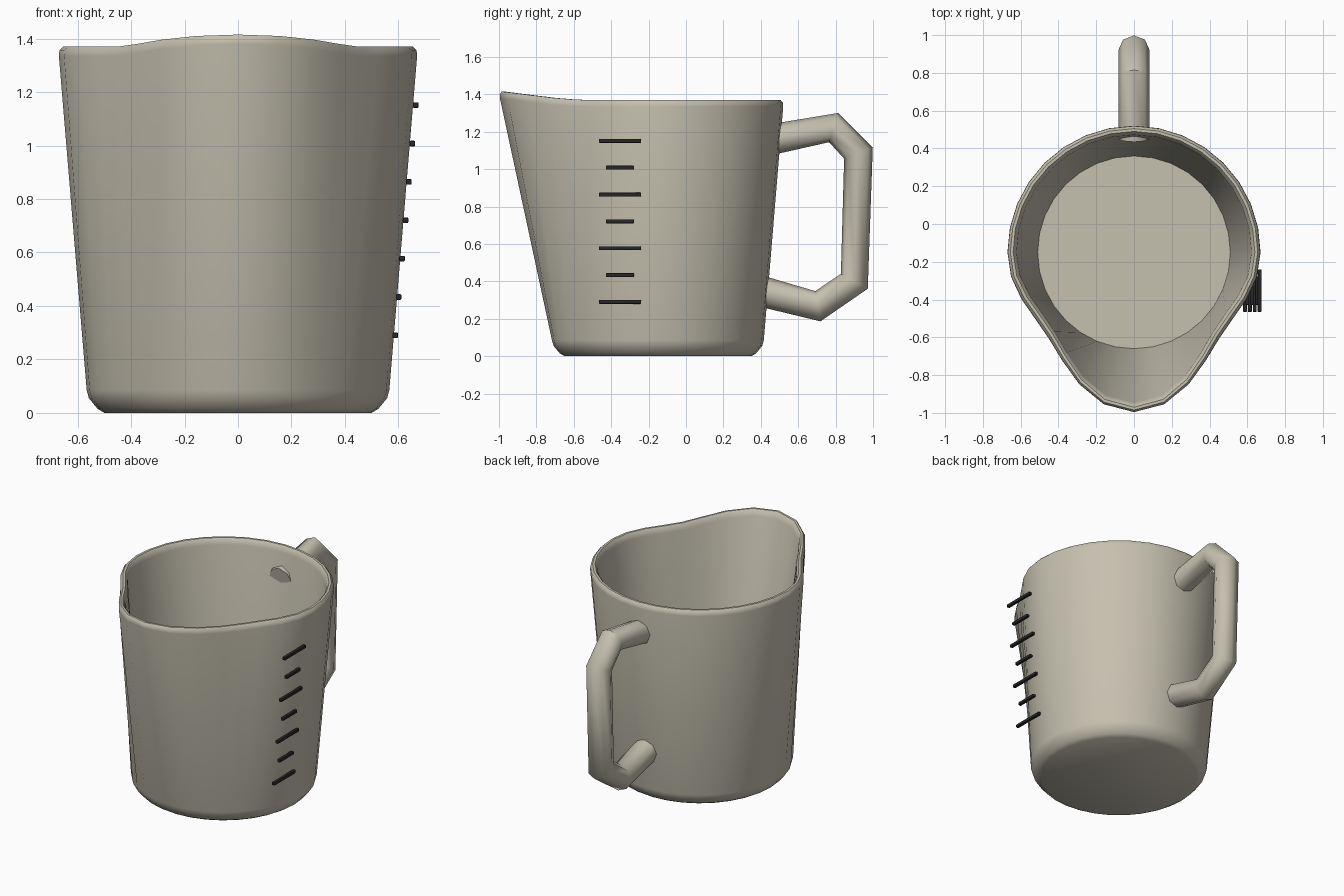
import bpy, bmesh
from math import sin, cos, pi, radians
from mathutils import Vector

cube = bpy.data.objects.get("Cube")
if cube:
    bpy.data.objects.remove(cube)


def material(name, rgb):
    m = bpy.data.materials.new(name)
    m.use_nodes = True
    m.diffuse_color = (*rgb, 1)
    m.node_tree.nodes["Principled BSDF"].inputs["Base Color"].default_value = (*rgb, 1)
    return m


CLAY = material("warm_beige", (0.56, 0.53, 0.43))
BLACK = material("mark_black", (0.02, 0.02, 0.02))


def finish(bm, name, mat, angle):
    bmesh.ops.recalc_face_normals(bm, faces=bm.faces)
    mesh = bpy.data.meshes.new(name)
    bm.to_mesh(mesh)
    bm.free()
    mesh.materials.append(mat)
    obj = bpy.data.objects.new(name, mesh)
    bpy.context.collection.objects.link(obj)
    bpy.ops.object.select_all(action='DESELECT')
    obj.select_set(True)
    bpy.context.view_layer.objects.active = obj
    bpy.ops.object.shade_smooth_by_angle(angle=radians(angle))
    return obj


def skin(rings):
    """Bridge a list of point rings into a closed capped surface."""
    bm = bmesh.new()
    loops = [[bm.verts.new(p) for p in ring] for ring in rings]
    for a, b in zip(loops, loops[1:]):
        for i in range(len(a)):
            j = (i + 1) % len(a)
            bm.faces.new((a[i], a[j], b[j], b[i]))
    bm.faces.new(loops[0])
    bm.faces.new(loops[-1])
    return bm


# Jug body: outer wall, rounded rim and inner wall, pulled out into a spout
CENTRE_Y, HEIGHT, SIDES = -0.15, 1.37, 32
profile = [(0.50, 0), (0.525, 0.015), (0.558, 0.055), (0.566, 0.085),
           (0.67, 1.335), (0.668, 1.355), (0.655, HEIGHT), (0.64, HEIGHT),
           (0.628, 1.355), (0.622, 1.33), (0.51, 0.05)]


def body_ring(radius, z):
    grow = max(0, (z - 0.08) / (HEIGHT - 0.08))
    ring = []
    for i in range(SIDES):
        a = -pi + 2 * pi * i / SIDES      # zero faces the front
        spout = lift = 0
        if abs(a) < pi / 2:
            spout = 0.18 * cos(a * 90 / 37) * cos(a) ** 2
        if abs(a) < radians(50) and z > 1.3:
            lift = 0.045 * cos(a * 90 / 50) ** 2
        r = radius + spout * grow
        ring.append((r * sin(a), CENTRE_Y - r * cos(a), z + lift))
    return ring


finish(skin([body_ring(r, z) for r, z in profile]), "jug_body", CLAY, 40)

# Handle: eight-sided tube along an angular path in the side plane
path = [Vector((0, y, z)) for y, z in
        [(0.45, 1.157), (0.79, 1.222), (0.922, 1.085),
         (0.90, 0.40), (0.705, 0.267), (0.41, 0.345)]]
side = Vector((1, 0, 0))
rings = []
for i, p in enumerate(path):
    before = (p - path[i - 1]).normalized() if i else Vector()
    after = (path[i + 1] - p).normalized() if i + 1 < len(path) else Vector()
    out = side.cross((before + after).normalized())
    rings.append([p + 0.082 * (cos(k * pi / 4) * side + sin(k * pi / 4) * out)
                  for k in range(8)])
finish(skin(rings), "handle", CLAY, 50)

# Measuring marks: alternating long and short bars up the left wall
for n in range(7):
    length = 0.15 if n % 2 else 0.225
    bm = bmesh.new()
    bmesh.ops.create_cube(bm, size=1)
    for v in bm.verts:
        v.co *= Vector((0.021, length, 0.021))
    bmesh.ops.bevel(bm, geom=bm.edges[:], offset=0.004, segments=2,
                    profile=0.5, affect='EDGES')
    mark = finish(bm, f"measuring_mark_{n + 1}", BLACK, 40)
    mark.location = (0.588 + 0.0128 * n, -0.353, 0.29 + 0.1435 * n)
